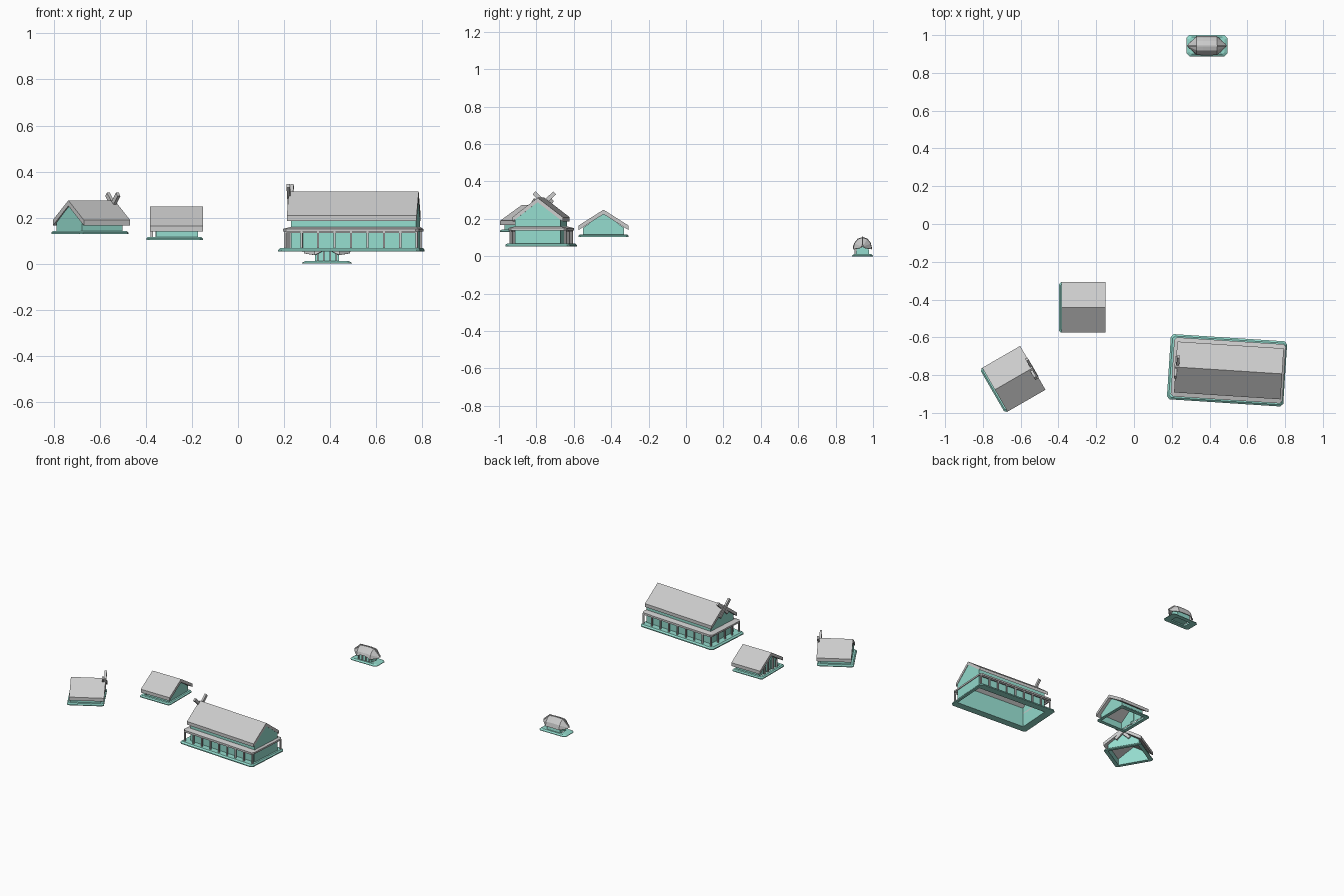
import bpy, bmesh, math
from mathutils import Matrix

if "Cube" in bpy.data.objects:
    bpy.data.objects.remove(bpy.data.objects["Cube"])

teal = bpy.data.materials.new("teal")
teal.diffuse_color = (0.30, 0.72, 0.62, 1)
teal.use_nodes = True
teal.node_tree.nodes["Principled BSDF"].inputs["Base Color"].default_value = teal.diffuse_color


def make(name, verts, faces, frame, mat=None):
    me = bpy.data.meshes.new(name)
    me.from_pydata(verts, [], faces)
    bm = bmesh.new()
    bm.from_mesh(me)
    bmesh.ops.recalc_face_normals(bm, faces=bm.faces)
    bm.to_mesh(me)
    bm.free()
    ob = bpy.data.objects.new(name, me)
    bpy.context.collection.objects.link(ob)
    x, y, z, a = frame
    ob.matrix_world = Matrix.Translation((x, y, z)) @ Matrix.Rotation(math.radians(a), 4, 'Z')
    if mat:
        me.materials.append(mat)
    return ob


def prism(name, prof, x0, x1, frame, mat=None):
    # y-z profile extruded along local x
    n = len(prof)
    v = [(x, y, z) for x in (x0, x1) for y, z in prof]
    f = [(i, (i + 1) % n, n + (i + 1) % n, n + i) for i in range(n)]
    f += [tuple(range(n)), tuple(range(n, 2 * n))]
    return make(name, v, f, frame, mat)


def ring(name, sections, frame, mat=None):
    # closed frame lofted through chamfered rectangles (x0, x1, half_y, z, chamfer)
    v, f = [], []
    for x0, x1, h, z, c in sections:
        v += [(x0 + c, -h, z), (x1 - c, -h, z), (x1, -h + c, z), (x1, h - c, z),
              (x1 - c, h, z), (x0 + c, h, z), (x0, h - c, z), (x0, -h + c, z)]
    m = len(sections)
    for s in range(m):
        t = (s + 1) % m
        f += [(8 * s + i, 8 * s + (i + 1) % 8, 8 * t + (i + 1) % 8, 8 * t + i) for i in range(8)]
    return make(name, v, f, frame, mat)


def box(name, x, y, z0, z1, sx, sy, frame, mat=None):
    return prism(name, [(y - sy / 2, z0), (y + sy / 2, z0), (y + sy / 2, z1), (y - sy / 2, z1)],
                 x - sx / 2, x + sx / 2, frame, mat)


def walls(name, x0, x1, h, z0, eave, apex, frame):
    # open-bottomed shell with gable ends
    prof = [(-h, z0), (-h, eave), (0, apex), (h, eave), (h, z0)]
    v = [(x, y, z) for x in (x0, x1) for y, z in prof]
    make(name, v, [(0, 1, 2, 3, 4), (5, 6, 7, 8, 9), (0, 1, 6, 5), (3, 4, 9, 8)], frame, teal)


def gable_roof(name, x0, x1, h, eave, apex, t, frame):
    prism(name, [(0, apex), (h, eave + t), (h, eave), (0, apex - t), (-h, eave), (-h, eave + t)],
          x0, x1, frame)


def crossed_beams(name, x, apex, frame):
    for i, s in enumerate((-1, 1)):
        prism(f"{name}_{i}", [(-.055 * s, apex - .068), (.048 * s, apex + .034),
                              (.062 * s, apex + .018), (-.04 * s, apex - .082)],
              x + .005 * s - .007, x + .005 * s + .007, frame)


# large hall
H = (.50, -.775, .053, -3.7)
ring("hall_platform", [(-.316, .301, .173, 0, .015), (-.316, .301, .173, .007, .015),
                       (-.306, .294, .163, .016, .012), (-.262, .282, .121, .016, .001),
                       (-.262, .282, .121, 0, .001)], H, teal)
walls("hall_walls", -.262, .282, .122, 0, .147, .238, H)
gable_roof("hall_roof", -.28, .285, .135, .132, .26, .024, H)
ring("veranda_roof", [(-.297, .296, .157, .086, .014), (-.297, .296, .157, .098, .014),
                      (-.262, .283, .122, .107, .001), (-.262, .283, .122, .094, .001)], H)
crossed_beams("hall_beam", -.274, .26, H)
# veranda posts on front, back and left end, with rails under the eaves
for s in (-1, 1):
    for i in range(9):
        box("veranda_post", -.286 + i * .0715, .147 * s, .014, .09, .009, .009, H)
    box("veranda_rail", 0, .147 * s, .08, .09, .575, .007, H)
for i in range(1, 4):
    box("end_post", -.286, -.147 + i * .0735, .014, .09, .009, .009, H)
box("end_rail", -.286, 0, .08, .09, .007, .294, H)


# small houses, one plain with a columned entrance and one with crossed beams
def house(name, fr):
    ring(name + "_platform", [(-.130, .115, .134, 0, .012), (-.130, .115, .134, .006, .012),
                              (-.122, .107, .126, .013, .01), (-.105, .095, .108, .013, .001),
                              (-.105, .095, .108, 0, .001)], fr, teal)
    gable_roof(name + "_roof", -.115, .117, .134, .036, .145, .024, fr)


B = (-.268, -.441, .104, 0)
house("plain_house", B)
walls("plain_house_walls", -.085, .094, .110, 0, .048, .125, B)
for y in (-.07, -.03, .03, .07):
    box("entrance_post", -.107, y, .01, .12 - abs(y) * .8, .01, .01, B)
box("entrance_door", -.087, 0, .012, .075, .008, .04, B, teal)

C = (-.637, -.82, .13, 30)
house("beamed_house", C)
walls("beamed_house_walls", -.11, .094, .110, 0, .048, .125, C)
crossed_beams("house_beam", .108, .145, C)

# little shrine: stepped base, body and curved shell roof
S = (.386, .944, 0, 0)
ring("shrine_base", [(-.108, .108, .056, 0, .015), (-.108, .108, .056, .004, .015),
                     (-.094, .094, .045, .012, .012), (-.06, .06, .028, .012, .005),
                     (-.06, .06, .028, 0, .005)], S, teal)
prism("shrine_body", [(-.036, .008), (-.03, .06), (-.015, .08), (.015, .08), (.03, .06), (.036, .008)],
      -.052, .052, S, teal)
sections = [(-.1, .008, .045, .058, 0), (-.054, .05, .038, .1, 0), (-.02, .051, .04, .103, .014),
            (.02, .051, .04, .103, .014), (.054, .05, .038, .1, 0), (.1, .008, .045, .058, 0)]
v, f, N = [], [], 7
for x, hw, zb, zt, lift in sections:
    for k in range(N):
        a = math.pi * k / (N - 1)
        v.append((x, -hw * math.cos(a), zb + (zt - zb) * math.sin(a) + (lift if k == 0 else 0)))
for s in range(len(sections) - 1):
    f += [(s * N + k, s * N + k + 1, (s + 1) * N + k + 1, (s + 1) * N + k) for k in range(N - 1)]
roof = make("shrine_roof", v, f, S)
mod = roof.modifiers.new("thickness", 'SOLIDIFY')
mod.thickness = .004
# ridge fin following the roof top
fin = [(-.105, .05), (-.105, .062), (-.056, .106), (.056, .106), (.105, .062), (.105, .05), (.05, .094), (-.05, .094)]
n = len(fin)
make("shrine_ridge", [(x, y, z) for y in (-.003, .003) for x, z in fin],
     [tuple(range(n)), tuple(range(n, 2 * n))] +
     [(i, (i + 1) % n, n + (i + 1) % n, n + i) for i in range(n)], S)
for x in (-.04, -.014, .014, .04):
    box("shrine_post", x, -.041, .01, .055, .006, .006, S)
